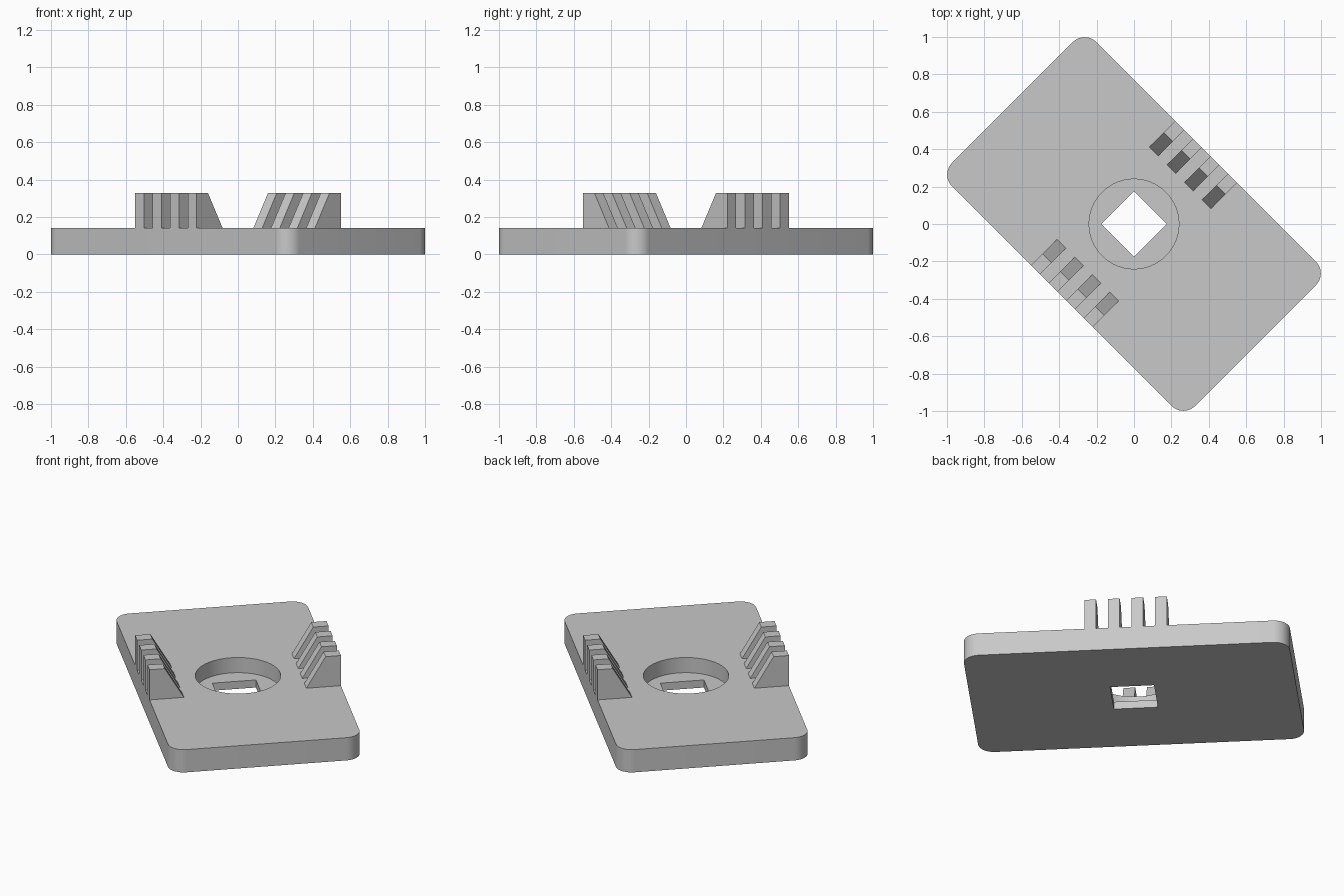
import bpy, bmesh, math
from mathutils import Matrix

cube = bpy.data.objects.get("Cube")
if cube:
    bpy.data.objects.remove(cube, do_unlink=True)

HALF_L, HALF_W, CORNER = 0.919, 0.546, 0.09
FLOOR, THICK, TOP = 0.047, 0.141, 0.328
POCKET_R, HOLE_HALF = 0.24, 0.124
FIN_W, FIN_TOP, FIN_BASE = 0.0665, 0.087, 0.197
TURN = Matrix.Rotation(math.radians(-45), 4, "Z")

grey = bpy.data.materials.new("light grey")
grey.use_nodes = True
colour = (0.58, 0.58, 0.58, 1)
grey.diffuse_color = colour
grey.node_tree.nodes["Principled BSDF"].inputs["Base Color"].default_value = colour


def extrude(name, points, offset):
    """Solid made by sweeping a flat outline along an offset."""
    bm = bmesh.new()
    face = bm.faces.new([bm.verts.new(p) for p in points])
    swept = bmesh.ops.extrude_face_region(bm, geom=[face])["geom"]
    verts = [v for v in swept if isinstance(v, bmesh.types.BMVert)]
    bmesh.ops.translate(bm, verts=verts, vec=offset)
    bmesh.ops.recalc_face_normals(bm, faces=bm.faces)
    bm.transform(TURN)
    mesh = bpy.data.meshes.new(name)
    bm.to_mesh(mesh)
    bm.free()
    mesh.materials.append(grey)
    obj = bpy.data.objects.new(name, mesh)
    bpy.context.collection.objects.link(obj)
    return obj


def arc(cx, cy, r, start, sweep, steps, z=0):
    angles = [math.radians(start + sweep * i / steps) for i in range(steps + 1)]
    return [(cx + r * math.cos(a), cy + r * math.sin(a), z) for a in angles]


# Base plate with rounded corners
outline = []
for i, (sx, sy) in enumerate([(1, 1), (-1, 1), (-1, -1), (1, -1)]):
    outline += arc(sx * (HALF_L - CORNER), sy * (HALF_W - CORNER), CORNER, 90 * i, 90, 12)
plate = extrude("base_plate", outline, (0, 0, THICK))

# Round pocket and square through hole
pocket = extrude("pocket_cutter", arc(0, 0, POCKET_R, 0, 360, 64, FLOOR)[:-1], (0, 0, THICK))
h = HOLE_HALF
hole = extrude("hole_cutter", [(-h, -h, -h), (h, -h, -h), (h, h, -h), (-h, h, -h)], (0, 0, 4 * h))
bpy.context.view_layer.objects.active = plate
for cutter in (pocket, hole):
    cutter.hide_render = True
    mod = plate.modifiers.new("cut", "BOOLEAN")
    mod.operation, mod.solver, mod.object = "DIFFERENCE", "EXACT", cutter
    bpy.ops.object.modifier_apply(modifier=mod.name)
    bpy.data.objects.remove(cutter, do_unlink=True)

bpy.ops.object.select_all(action="DESELECT")
plate.select_set(True)
bpy.ops.object.shade_smooth_by_angle(angle=math.radians(30))

# Rows of sloped fins flush with both long edges
for side, label in ((1, "back"), (-1, "front")):
    for i in range(4):
        x = (2 * i - 3.5) * FIN_W
        profile = [(HALF_W, THICK), (HALF_W, TOP),
                   (HALF_W - FIN_TOP, TOP), (HALF_W - FIN_BASE, THICK)]
        extrude(f"{label}_fin_{i + 1}", [(x, side * y, z) for y, z in profile], (FIN_W, 0, 0))
